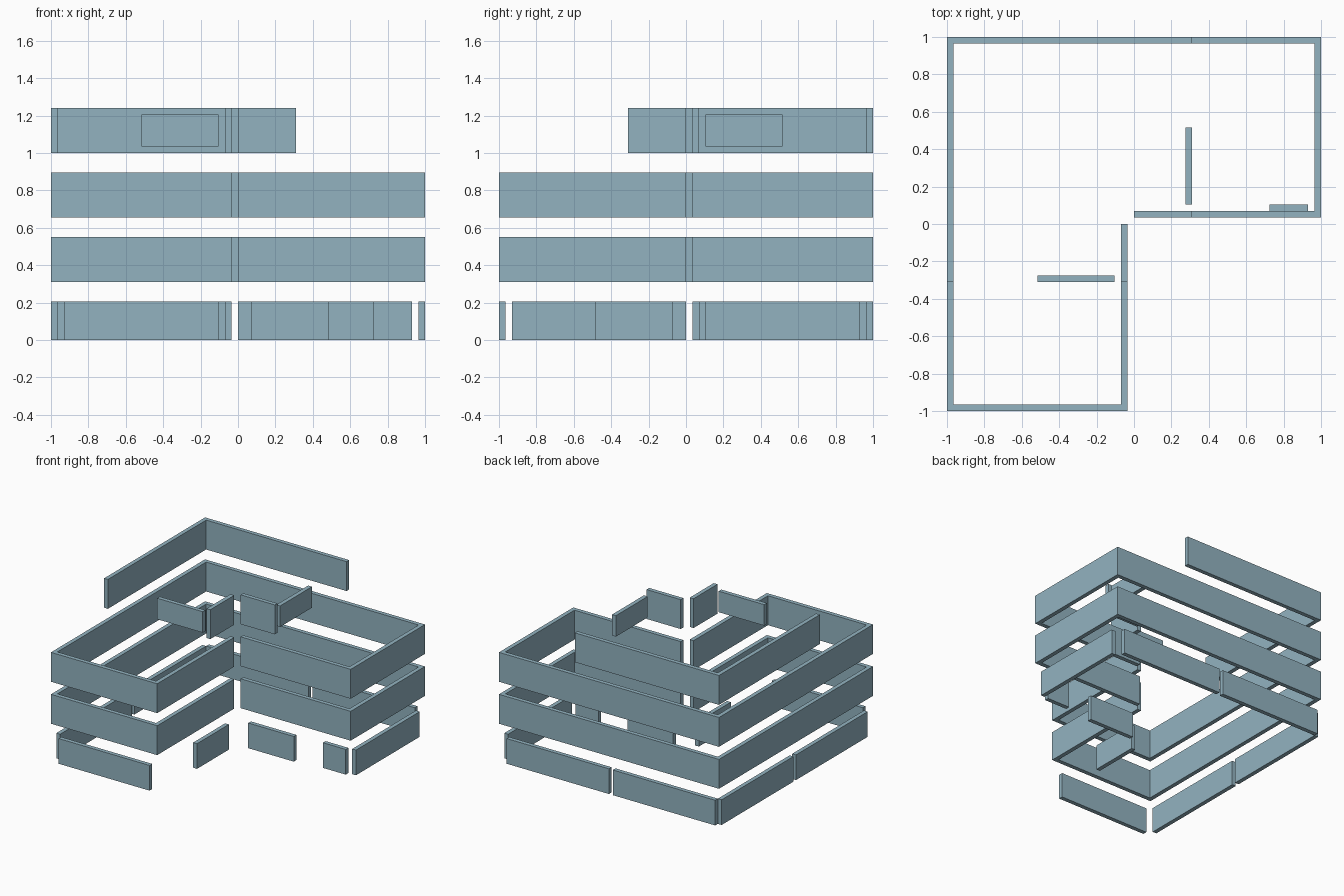
import bpy
import bmesh
from mathutils import Vector

if "Cube" in bpy.data.objects:
    bpy.data.objects.remove(bpy.data.objects["Cube"], do_unlink=True)

U = 1 / 29  # one wall thickness; every dimension is a whole multiple of it

# Single blue-grey colour
COLOUR = (0.29, 0.45, 0.53, 1.0)
mat = bpy.data.materials.new("blue grey")
mat.use_nodes = True
mat.diffuse_color = COLOUR
mat.node_tree.nodes["Principled BSDF"].inputs["Base Color"].default_value = COLOUR


def wall(name, z0, z1, *path):
    """Wall one unit thick along a right-angled path, thickened to its left."""
    pts = [Vector(p) for p in path]
    normals = []
    for a, b in zip(pts, pts[1:]):
        d = (b - a).normalized()
        normals.append(Vector((-d.y, d.x)))
    inner = []
    for i, p in enumerate(pts):
        # At a square corner the two side normals add up to the mitre
        inner.append(p + sum(normals[max(i - 1, 0):i + 1], Vector((0, 0))))

    bm = bmesh.new()
    low_out, low_in, top_out, top_in = [
        [bm.verts.new((p.x * U, p.y * U, z * U)) for p in line]
        for z in (z0, z1) for line in (pts, inner)]
    for i in range(len(pts) - 1):
        j = i + 1
        for a, b in ((low_out, top_out), (top_out, top_in),
                     (top_in, low_in), (low_in, low_out)):
            bm.faces.new((a[i], a[j], b[j], b[i]))
    for i in (0, -1):
        bm.faces.new((low_out[i], top_out[i], top_in[i], low_in[i]))
    bmesh.ops.recalc_face_normals(bm, faces=bm.faces)

    mesh = bpy.data.meshes.new(name)
    bm.to_mesh(mesh)
    bm.free()
    mesh.materials.append(mat)
    obj = bpy.data.objects.new(name, mesh)
    bpy.context.collection.objects.link(obj)
    return obj


# Ground tier: separate panels with gaps
ground_panels = {
    "front_panel": ((-27, -29), (-3, -29)),
    "inner_side_panel": ((-1, -14), (-1, -2)),
    "inner_front_panel": ((2, 1), (14, 1)),
    "door_panel": ((21, 2), (27, 2)),
    "wing_end_panel": ((29, 3), (29, 27)),
    "back_panel_a": ((27, 29), (0, 29)),
    "back_panel_b": ((-1, 29), (-28, 29)),
    "side_panel_a": ((-29, 28), (-29, 1)),
    "side_panel_b": ((-29, 0), (-29, -27)),
}
for name, path in ground_panels.items():
    wall("ground_" + name, 0, 6, *path)

# Two middle tiers: L-shaped bands, open at the inner corner
band = ((0, 1), (29, 1), (29, 29), (-29, 29), (-29, -29), (-1, -29), (-1, 0))
wall("lower_band", 9, 16, *band)
wall("upper_band", 19, 26, *band)

# Top tier: shorter corner band, inner walls and low end panels
wall("top_corner_band", 29, 36, (9, 29), (-29, 29), (-29, -9))
wall("top_inner_front_wall", 29, 36, (0, 1), (9, 1))
wall("top_inner_side_wall", 29, 36, (-1, -9), (-1, 0))
wall("top_end_panel_side", 30, 35, (9, 3), (9, 15))
wall("top_end_panel_front", 30, 35, (-15, -9), (-3, -9))
